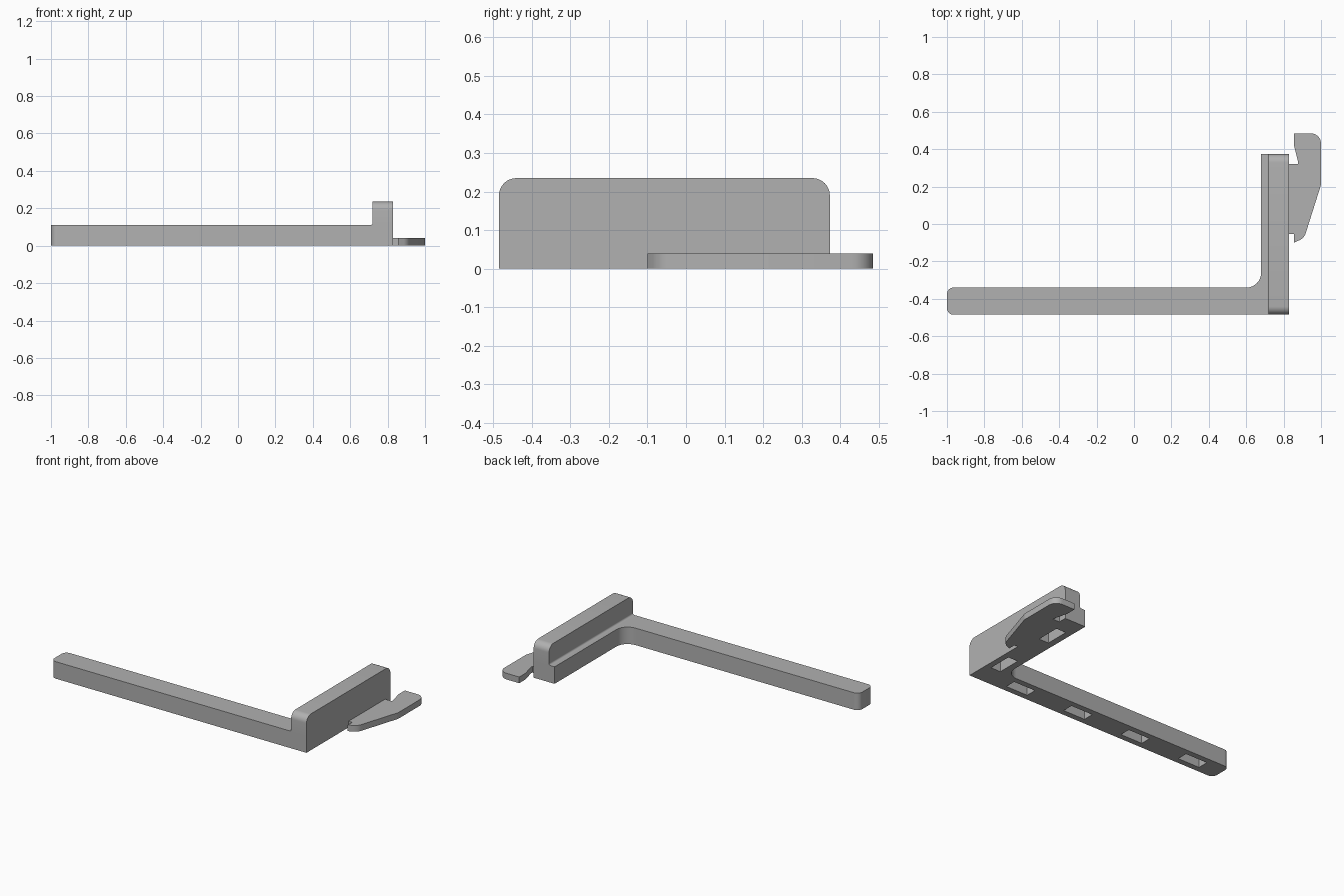
import bpy, bmesh
from math import radians, sin, tan
from mathutils import Vector

cube = bpy.data.objects.get("Cube")
if cube:
    bpy.data.objects.remove(cube, do_unlink=True)

grey = bpy.data.materials.new("plain grey")
grey.use_nodes = True
colour = (0.44, 0.44, 0.44, 1)
grey.diffuse_color = colour
grey.node_tree.nodes["Principled BSDF"].inputs["Base Color"].default_value = colour

STEPS = 8


def rounded(corners):
    """Outline from (a, b, radius) corners, each with a true arc."""
    outline = []
    for i, (a, b, r) in enumerate(corners):
        p = Vector((a, b))
        if r == 0:
            outline.append(p)
            continue
        u = (Vector(corners[i - 1][:2]) - p).normalized()
        v = (Vector(corners[(i + 1) % len(corners)][:2]) - p).normalized()
        half = u.angle(v) / 2
        centre = p + (u + v).normalized() * r / sin(half)
        start = (p + u * r / tan(half) - centre).normalized()
        end = (p + v * r / tan(half) - centre).normalized()
        outline += [centre + start.slerp(end, k / STEPS) * r for k in range(STEPS + 1)]
    return outline


def prism(name, outline, low, high, axis="z"):
    """Extrude an outline between two levels along an axis."""
    place = {"x": lambda a, b, h: (h, a, b),
             "y": lambda a, b, h: (a, h, b),
             "z": lambda a, b, h: (a, b, h)}[axis]
    bm = bmesh.new()
    face = bm.faces.new([bm.verts.new(place(p.x, p.y, low)) for p in outline])
    extruded = bmesh.ops.extrude_face_region(bm, geom=[face])["geom"]
    verts = [g for g in extruded if isinstance(g, bmesh.types.BMVert)]
    bmesh.ops.translate(bm, verts=verts, vec=Vector(place(0, 0, high - low)))
    bmesh.ops.recalc_face_normals(bm, faces=bm.faces)
    mesh = bpy.data.meshes.new(name)
    bm.to_mesh(mesh)
    bm.free()
    mesh.materials.append(grey)
    obj = bpy.data.objects.new(name, mesh)
    bpy.context.collection.objects.link(obj)
    return obj


def smooth(obj):
    bpy.ops.object.select_all(action="DESELECT")
    obj.select_set(True)
    bpy.context.view_layer.objects.active = obj
    bpy.ops.object.shade_smooth_by_angle(angle=radians(15))


FRONT, BACK = -0.485, 0.373
BASE_TOP, WALL_TOP = 0.11, 0.235
WALL_IN, WALL_OUT = 0.72, 0.83

# L-shaped base: long arm and short ledge
base = prism("base_bracket", rounded([
    (-1, FRONT, 0.035), (WALL_OUT, FRONT, 0), (WALL_OUT, BACK, 0),
    (0.68, BACK, 0), (0.68, -0.34, 0.08), (-1, -0.34, 0.035)]), 0, BASE_TOP)

# Upright wall with rounded top ends
wall = prism("upright_wall", rounded([
    (FRONT, BASE_TOP, 0), (BACK, BASE_TOP, 0),
    (BACK, WALL_TOP, 0.045), (FRONT, WALL_TOP, 0.045)]), WALL_IN, WALL_OUT, "x")

# Small cove where the wall meets the ledge
cove = prism("wall_cove", rounded([
    (WALL_IN - 0.012, BASE_TOP, 0), (WALL_IN, BASE_TOP, 0.0119),
    (WALL_IN, BASE_TOP + 0.012, 0)]) + [Vector((WALL_IN, BASE_TOP))],
    FRONT, BACK, "y")

# Thin hooked clip on the outer side
clip = prism("side_clip", rounded([
    (WALL_OUT, -0.053, 0), (0.855, -0.053, 0), (0.855, -0.1, 0),
    (0.91, -0.075, 0.06), (1, 0.21, 0.05), (1, 0.485, 0.055),
    (0.855, 0.485, 0), (0.855, 0.42, 0), (0.877, 0.335, 0),
    (0.877, 0.32, 0), (WALL_OUT, 0.32, 0)]), 0, 0.04)

# Slots recessed into the underside
PITCH = 0.431
slots = [(0.507 - PITCH * i, -0.412, 0.078, 0.035) for i in range(4)]
slots += [(0.757, -0.26 + PITCH * i, 0.035, 0.078) for i in range(2)]
for x, y, dx, dy in slots:
    cutter = prism("slot_cutter", rounded([
        (x - dx, y - dy, 0), (x + dx, y - dy, 0),
        (x + dx, y + dy, 0), (x - dx, y + dy, 0)]), -0.05, 0.08)
    cutter.hide_render = True
    cut = base.modifiers.new("slot", "BOOLEAN")
    cut.operation, cut.solver, cut.object = "DIFFERENCE", "EXACT", cutter
    bpy.context.view_layer.objects.active = base
    bpy.ops.object.modifier_apply(modifier=cut.name)
    bpy.data.objects.remove(cutter, do_unlink=True)

for part in (base, wall, cove, clip):
    smooth(part)
